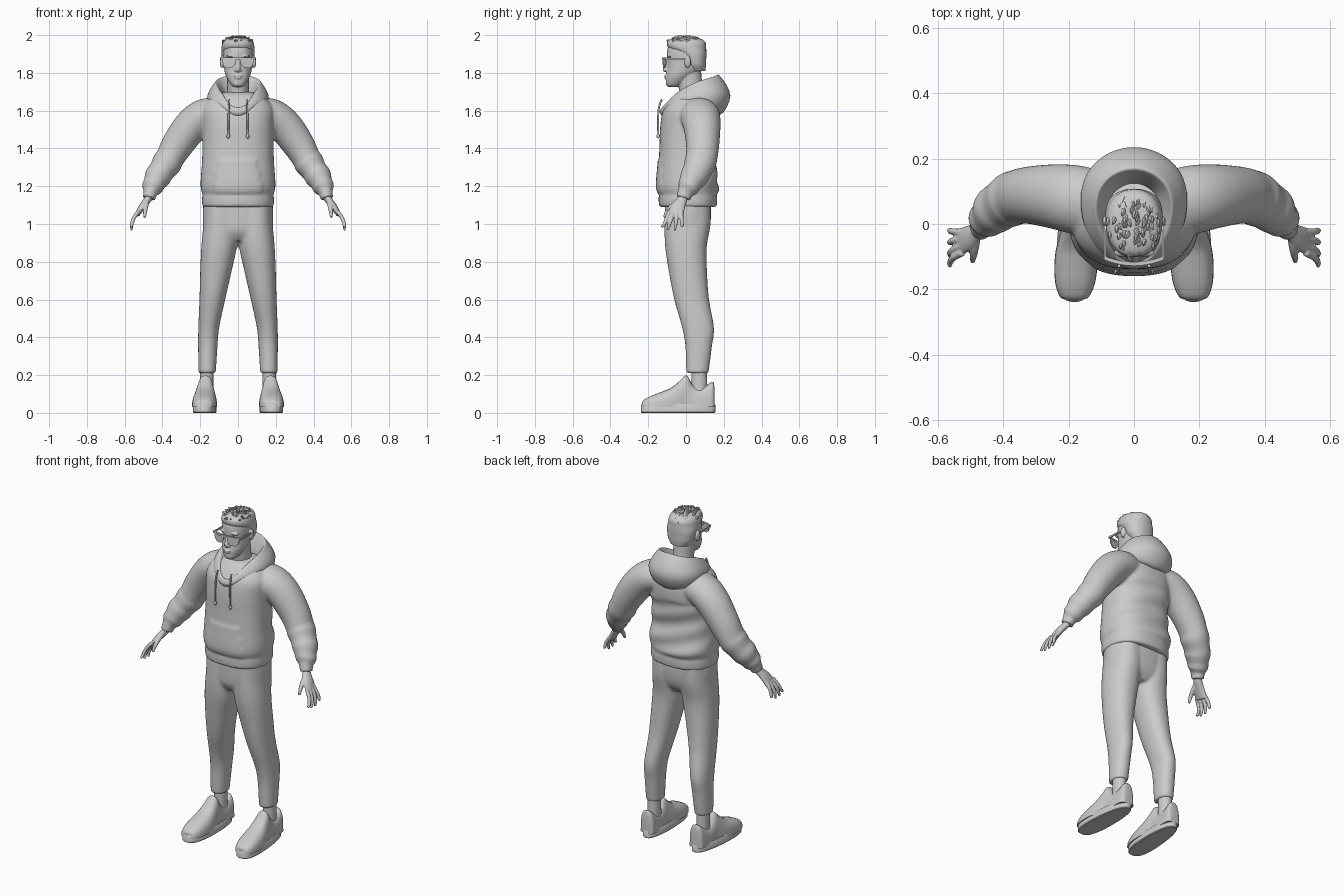
import bpy, bmesh, random
from math import sin, cos, pi, radians
from mathutils import Vector

random.seed(4)


def resample(keys, n, cyclic=False):
    """Catmull-Rom through tuples of numbers, n steps per span."""
    m, out = len(keys), []
    pick = lambda i: keys[i % m] if cyclic else keys[max(0, min(m - 1, i))]
    for i in range(m if cyclic else m - 1):
        a, b, c, d = (pick(i + k) for k in (-1, 0, 1, 2))
        for s in range(n):
            t = s / n
            out.append(tuple(.5 * (2*q + (r-p)*t + (2*p-5*q+4*r-w)*t*t + (3*q-p-3*r+w)*t**3)
                             for p, q, r, w in zip(a, b, c, d)))
    return out if cyclic else out + [keys[-1]]


def spow(v, e):
    return (1 if v >= 0 else -1) * abs(v) ** e


def stack(keys, e=2.2, n=5, sides=40):
    """Horizontal rings; keys are (cx, cy, z, rx, ry)."""
    return [[Vector((cx + rx * spow(cos(2*pi*i/sides), 2/e), cy + ry * spow(sin(2*pi*i/sides), 2/e), z))
             for i in range(sides)] for cx, cy, z, rx, ry in resample(keys, n)]


def tube(keys, n=4, sides=20):
    """Rings across a path; keys are (x, y, z, radius, radius along y)."""
    ks = resample(keys, n)
    ps, rings = [Vector(k[:3]) for k in ks], []
    for i, k in enumerate(ks):
        t = (ps[min(i + 1, len(ps) - 1)] - ps[max(i - 1, 0)]).normalized()
        v = (Vector((0, 1, 0)) - t * t.y).normalized()
        u = v.cross(t)
        rings.append([ps[i] + u * k[3] * cos(2*pi*j/sides) + v * k[4] * sin(2*pi*j/sides) for j in range(sides)])
    return rings


def ball(c, r, n=10, sides=16):
    rows = [-pi/2 + .05 + (pi - .1) * i / n for i in range(n + 1)]
    return [[Vector((c[0] + r[0]*cos(a)*cos(2*pi*j/sides), c[1] + r[1]*cos(a)*sin(2*pi*j/sides), c[2] + r[2]*sin(a)))
             for j in range(sides)] for a in rows]


def part(name, lofts, voxel=0, smooth=2, cyclic=False, angle=40):
    """Skin ring sets into one object, optionally fused by a voxel remesh."""
    bm = bmesh.new()
    for rings in lofts:
        vs = [[bm.verts.new(p) for p in r] for r in rings]
        m = len(vs[0])
        for i in range(len(vs) if cyclic else len(vs) - 1):
            a, b = vs[i], vs[(i + 1) % len(vs)]
            for j in range(m):
                bm.faces.new((a[j], a[(j+1) % m], b[(j+1) % m], b[j]))
        if not cyclic:
            bm.faces.new(vs[0][::-1])
            bm.faces.new(vs[-1])
    bmesh.ops.recalc_face_normals(bm, faces=bm.faces)
    me = bpy.data.meshes.new(name)
    bm.to_mesh(me)
    bm.free()
    me.polygons.foreach_set("use_smooth", [True] * len(me.polygons))
    ob = bpy.data.objects.new(name, me)
    bpy.context.collection.objects.link(ob)
    if voxel:
        r = ob.modifiers.new("fuse", 'REMESH')
        r.mode, r.voxel_size, r.use_smooth_shade = 'VOXEL', voxel, True
        s = ob.modifiers.new("soften", 'SMOOTH')
        s.factor, s.iterations = .5, smooth
    else:
        me.set_sharp_from_angle(angle=radians(angle))
    return ob


# Hoodie: torso with hem, pocket bulge and back folds, fused with both sleeves
torso = stack([(0, .01, 1.09, .18, .146), (0, .01, 1.10, .189, .153), (0, .01, 1.14, .19, .155),
               (0, .01, 1.155, .188, .153), (0, .01, 1.19, .197, .163), (0, .008, 1.24, .197, .16),
               (0, .005, 1.32, .191, .15), (0, .01, 1.42, .188, .15), (0, .02, 1.52, .19, .156),
               (0, .025, 1.60, .192, .147), (0, .028, 1.65, .165, .12), (0, .03, 1.685, .12, .09),
               (0, .03, 1.70, .06, .05)], 2.4, 6, 72)
for ring in torso:
    for p in ring:
        if p.y < 0 and 1.16 < p.z < 1.35 and abs(p.x) < .13 - .25 * max(0, p.z - 1.2):
            p.y -= .006
        elif p.y > .05 and 1.17 < p.z < 1.5:
            p.y += .006 * sin(p.z * 50 + p.x * 14)
sleeves = [tube([(s*.10, .06, 1.585, .085, .10), (s*.18, .075, 1.57, .092, .105), (s*.25, .085, 1.515, .092, .098),
                 (s*.32, .088, 1.42, .085, .088), (s*.36, .082, 1.35, .076, .084), (s*.378, .074, 1.32, .079, .084),
                 (s*.405, .058, 1.28, .069, .076), (s*.425, .042, 1.25, .071, .074), (s*.443, .022, 1.215, .058, .062),
                 (s*.455, .01, 1.19, .056, .056), (s*.463, -.003, 1.168, .038, .042),
                 (s*.472, -.014, 1.135, .034, .038)], 5, 28) for s in (-1, 1)]
part("hoodie_body", [torso] + sleeves, .008, 4)

# Hood: five (radius, height) points per angle from front to back, mirrored round the neck
hood = [(.135, 1.58, .158, 1.615, .17, 1.61, .175, 1.585, .15, 1.56),
        (.085, 1.64, .112, 1.685, .13, 1.69, .158, 1.645, .14, 1.60),
        (.070, 1.66, .108, 1.735, .125, 1.735, .16, 1.675, .145, 1.62),
        (.080, 1.66, .118, 1.762, .14, 1.765, .188, 1.68, .155, 1.60),
        (.085, 1.66, .120, 1.775, .145, 1.78, .197, 1.68, .145, 1.58)]
hood = resample(hood + hood[3:0:-1], 8, True)
rings = []
for i, k in enumerate(hood):
    a = 2 * pi * i / len(hood)
    prof = resample([(k[2*j], k[2*j+1]) for j in range(5)], 4, True)
    rings.append([Vector((r * sin(a), .038 - r * cos(a), z)) for r, z in prof])
part("hood", [rings], cyclic=True, angle=80)

# Drawstrings with end knots
for s in (-1, 1):
    part("drawstring", [tube([(s*.046, -.128, 1.66, .005, .005), (s*.049, -.146, 1.60, .005, .005),
                              (s*.051, -.147, 1.47, .005, .005)], 4, 8),
                        ball((s*.051, -.147, 1.465), (.009, .009, .013))], angle=80)

# Trousers: two legs fused with the hips
legs = [stack([(s*.163, .06, .21, .044, .057), (s*.163, .061, .225, .046, .06), (s*.16, .067, .35, .051, .07),
               (s*.155, .064, .45, .055, .084), (s*.136, .03, .60, .068, .092), (s*.117, .01, .75, .083, .101),
               (s*.10, 0, .88, .094, .11), (s*.092, .008, 1.0, .092, .122), (s*.09, .01, 1.12, .09, .12)])
        for s in (-1, 1)]
hips = stack([(0, .005, .91, .10, .08), (0, .006, .96, .175, .112), (0, .01, 1.03, .186, .122),
              (0, .01, 1.12, .184, .122)], 2.4)
part("trousers", legs + [hips], .009, 3)

# Ankles and shoes
for s in (-1, 1):
    part("ankle", [tube([(s*.165, .07, .09, .036, .044), (s*.165, .07, .18, .036, .042),
                         (s*.165, .07, .24, .036, .042)])])
    cx = lambda y: s * (.172 - .045 * y)
    upper = []
    for y, w, top in resample([(-.232, .025, .055), (-.222, .045, .07), (-.18, .061, .092), (-.12, .066, .115),
                               (-.075, .063, .135), (-.03, .054, .172), (-.005, .048, .197), (.012, .046, .19),
                               (.03, .046, .155), (.06, .047, .132), (.10, .047, .14), (.135, .044, .163),
                               (.147, .036, .157), (.152, .025, .12)], 4):
        upper.append([Vector((cx(y) + w * spow(cos(2*pi*j/28), .7), y,
                              .03 + (top - .03) * max(0, sin(2*pi*j/28)) ** .75)) for j in range(28)])
    part("shoe_upper", [upper], angle=60)
    sole = []
    for z, grow in ((0, -.004), (.004, 0), (.042, 0), (.047, -.004)):
        ring = []
        for j in range(48):
            c, q = cos(2*pi*j/48), sin(2*pi*j/48)
            y = -.042 + (.197 + grow) * spow(q, .85)
            ring.append(Vector((cx(y) + (.061 - .009 * q + grow) * spow(c, .75), y, z)))
        sole.append(ring)
    part("shoe_sole", [sole])

# Hands: palm, four fingers and thumb fused together
for s in (-1, 1):
    bits = [tube([(s*.462, -.005, 1.165, .022, .027), (s*.478, -.02, 1.13, .02, .027),
                  (s*.508, -.043, 1.09, .018, .038), (s*.533, -.055, 1.05, .013, .042)])]
    for y0, y1, z1 in ((-.088, -.132, .985), (-.067, -.099, .968), (-.046, -.060, .966), (-.026, -.018, .985)):
        bits.append(tube([(s*.525, y0, 1.07, .011, .011), (s*.552, (y0*2+y1)/3, 1.03, .0105, .0105),
                          (s*.563, (y0+y1*2)/3, .995, .0095, .0095), (s*.563, y1, z1, .006, .006)], 4, 10))
    bits.append(tube([(s*.482, -.03, 1.125, .015, .015), (s*.488, -.072, 1.095, .014, .014),
                      (s*.492, -.10, 1.065, .011, .011), (s*.494, -.115, 1.035, .007, .007)], 4, 10))
    part("hand", bits, .004, 2)

# Head with neck, nose, lips, brows and ears
skull = stack([(0, -.068, 1.725, .022, .026), (0, -.062, 1.738, .038, .044), (0, -.046, 1.765, .055, .061),
               (0, -.028, 1.79, .066, .078), (0, -.008, 1.82, .073, .093), (0, 0, 1.86, .077, .099),
               (0, 0, 1.90, .08, .101), (0, 0, 1.94, .076, .094), (0, 0, 1.97, .055, .07), (0, 0, 1.983, .02, .03)], 2.15)
face = [skull, tube([(0, .04, 1.58, .066, .07), (0, .03, 1.68, .058, .062), (0, .015, 1.80, .058, .066)]),
        tube([(0, -.094, 1.875, .007, .009), (0, -.103, 1.845, .012, .009), (0, -.109, 1.82, .012, .015),
              (0, -.104, 1.808, .008, .012)]),
        ball((0, -.107, 1.783), (.023, .008, .005)), ball((0, -.106, 1.773), (.019, .008, .005)),
        ball((0, -.093, 1.742), (.02, .014, .013))]
for s in (-1, 1):
    face += [ball((s*.012, -.104, 1.815), (.008, .01, .008)), ball((s*.036, -.088, 1.888), (.026, .013, .007)),
             ball((s*.086, .008, 1.858), (.011, .018, .032))]
part("head", face, .004, 2)

# Hair: close cap with swept tufts on top
cap = stack([(0, .058, 1.81, .055, .044), (0, .05, 1.84, .076, .056), (0, .044, 1.87, .083, .063),
             (0, .034, 1.90, .087, .074), (0, .008, 1.93, .087, .099), (0, .002, 1.957, .083, .103),
             (0, 0, 1.975, .07, .09), (0, 0, 1.985, .045, .06), (0, 0, 1.988, .012, .02)], 2.2, 4, 36)
tufts = []
for i in range(75):
    a, r = random.uniform(0, 2*pi), random.random() ** .5
    x, y = .074 * r * cos(a), .092 * r * sin(a)
    z, side = 1.986 - .026 * r**3, random.uniform(-.014, .014)
    tufts.append(tube([(x, y + .01, z - .014, .009, .012), (x + side*.5, y, z + .002, .008, .01),
                       (x + side, y - .012, min(z + .012, 1.999), .002, .002)], 2, 6))
part("hair", [cap] + tufts, angle=50)

# Sunglasses: angular lenses, top bar and temples
bow = lambda x: -.124 + 2.2 * x * x
for s in (-1, 1):
    shape = [(.01, 1.873), (.045, 1.877), (.084, 1.88), (.08, 1.845), (.062, 1.826), (.03, 1.829), (.014, 1.85)]
    part("lens", [[[Vector((s*x, bow(x) + d, z)) for x, z in shape] for d in (0, .006)]], angle=20)
    part("temple", [[[Vector((s*(.089 + dx), y, z + dz)) for dx, dz in ((-.003, -.005), (.003, -.005), (.003, .005), (-.003, .005))]
                     for y, z in ((-.11, 1.874), (.0, 1.872), (.02, 1.86))]])
xs = [-.091 + .182 * i / 12 for i in range(13)]
part("glasses_bar", [[[Vector((x, bow(x) + dy, 1.876 + dz)) for dy, dz in ((-.004, -.005), (.008, -.005), (.008, .006), (-.004, .006))]
                      for x in xs]])
